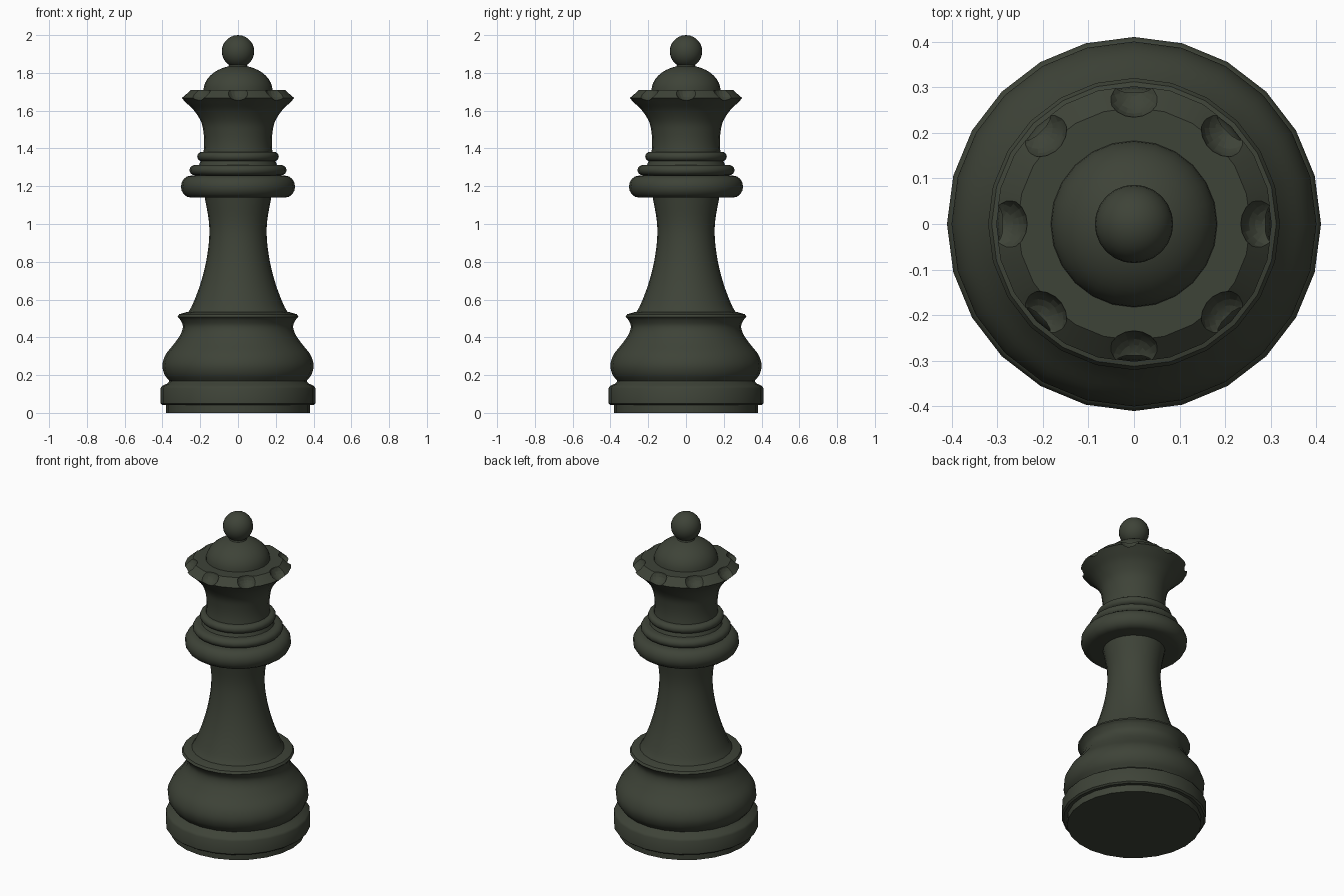
import bpy, bmesh, math
from mathutils import Vector

if "Cube" in bpy.data.objects:
    bpy.data.objects.remove(bpy.data.objects["Cube"])

SIDES = 24
mat = bpy.data.materials.new("dark olive green")
mat.diffuse_color = (0.048, 0.056, 0.039, 1)
mat.use_nodes = True
mat.node_tree.nodes["Principled BSDF"].inputs["Base Color"].default_value = mat.diffuse_color


def smooth(pts, n=4):
    """Catmull-Rom curve through profile points (radius, height)."""
    p = [Vector(q) for q in pts]
    p = [2 * p[0] - p[1]] + p + [2 * p[-1] - p[-2]]
    out = []
    for i in range(1, len(p) - 2):
        a, b, c, d = p[i - 1:i + 3]
        for k in range(n):
            t = k / n
            out.append(0.5 * (2 * b + (c - a) * t + (2 * a - 5 * b + 4 * c - d) * t * t
                              + (3 * b - a - 3 * c + d) * t ** 3))
    return [tuple(v) for v in out] + [tuple(pts[-1])]


def arc(r, z, rr, rz, a0, a1, n=8):
    """Elliptical arc in the profile plane, angles in degrees."""
    res = []
    for i in range(n + 1):
        a = math.radians(a0 + (a1 - a0) * i / n)
        res.append((max(r + rr * math.cos(a), 0), z + rz * math.sin(a)))
    return res


def lathe(name, prof, angle=35):
    """Closed turned solid from a bottom-to-top profile."""
    bm = bmesh.new()
    rings = []
    for r, z in [(0, prof[0][1])] + list(prof) + [(0, prof[-1][1])]:
        if r < 1e-4:
            rings.append([bm.verts.new((0, 0, z))])
        else:
            rings.append([bm.verts.new((r * math.cos(math.tau * i / SIDES),
                                        r * math.sin(math.tau * i / SIDES), z))
                          for i in range(SIDES)])
    for lo, hi in zip(rings, rings[1:]):
        if len(lo) == 1 and len(hi) == 1:
            continue
        for i in range(SIDES):
            j = (i + 1) % SIDES
            if len(lo) == 1:
                f = (lo[0], hi[j], hi[i])
            elif len(hi) == 1:
                f = (lo[i], lo[j], hi[0])
            else:
                f = (lo[i], lo[j], hi[j], hi[i])
            bm.faces.new(f)
    loose = [v for v in bm.verts if not v.link_faces]
    bmesh.ops.delete(bm, geom=loose, context='VERTS')
    bmesh.ops.recalc_face_normals(bm, faces=bm.faces[:])
    me = bpy.data.meshes.new(name)
    bm.to_mesh(me)
    bm.free()
    ob = bpy.data.objects.new(name, me)
    bpy.context.collection.objects.link(ob)
    me.materials.append(mat)
    shade(ob, angle)
    return ob


def shade(ob, angle=35):
    bpy.ops.object.select_all(action='DESELECT')
    ob.select_set(True)
    bpy.context.view_layer.objects.active = ob
    bpy.ops.object.shade_smooth_by_angle(angle=math.radians(angle))


# foot and plinth
lathe("foot", [(0.38, 0), (0.38, 0.045)])
lathe("plinth", [(0.40, 0.042), (0.41, 0.05), (0.41, 0.13), (0.402, 0.143),
                 (0.375, 0.155), (0.36, 0.172)])
# bulging base with its flared lip
lathe("base_bulge", smooth([(0.36, 0.165), (0.39, 0.205), (0.40, 0.255), (0.382, 0.31),
                            (0.335, 0.37), (0.302, 0.42), (0.292, 0.46), (0.305, 0.492),
                            (0.32, 0.508)]) + [(0.312, 0.522), (0.27, 0.534)])
# concave stem
lathe("stem", smooth([(0.265, 0.53), (0.24, 0.575), (0.20, 0.68), (0.169, 0.80),
                      (0.153, 0.92), (0.155, 1.02), (0.178, 1.15)]))
# stacked collar rings
for name, r, z, rr, rz in (("large_collar", 0.25, 1.198, 0.052, 0.058),
                           ("middle_collar", 0.225, 1.285, 0.032, 0.028),
                           ("small_collar", 0.19, 1.357, 0.026, 0.025)):
    lathe(name, arc(r, z, rr, rz, -90, 90))
lathe("collar_core", [(0.235, 1.24), (0.225, 1.27), (0.21, 1.305), (0.195, 1.34)])

# flared crown with a chamfered rim
crown = lathe("crown", smooth([(0.185, 1.36), (0.179, 1.42), (0.182, 1.48), (0.195, 1.54),
                               (0.232, 1.60), (0.275, 1.642), (0.303, 1.667)])
              + [(0.255, 1.71)])
# eight scooped notches around the rim
bm = bmesh.new()
for i in range(8):
    a = math.tau * i / 8
    s = bmesh.ops.create_uvsphere(bm, u_segments=20, v_segments=12, radius=0.064)
    bmesh.ops.translate(bm, verts=s["verts"],
                        vec=(0.297 * math.cos(a), 0.297 * math.sin(a), 1.717))
me = bpy.data.meshes.new("notch_cutter")
bm.to_mesh(me)
bm.free()
me.materials.append(mat)
cutter = bpy.data.objects.new("notch_cutter", me)
bpy.context.collection.objects.link(cutter)
cutter.hide_render = True
mod = crown.modifiers.new("notches", 'BOOLEAN')
mod.operation, mod.solver, mod.object = 'DIFFERENCE', 'EXACT', cutter
bpy.ops.object.select_all(action='DESELECT')
crown.select_set(True)
bpy.context.view_layer.objects.active = crown
bpy.ops.object.modifier_move_to_index(modifier="notches", index=0)
bpy.ops.object.modifier_apply(modifier="notches")
bpy.data.objects.remove(cutter)
shade(crown, 30)

# dome and finial ball
lathe("dome", arc(0, 1.705, 0.183, 0.135, 0, 90, 10))
lathe("finial_neck", [(0.055, 1.82), (0.045, 1.85)])
lathe("finial_ball", arc(0, 1.914, 0.086, 0.086, -90, 90, 14))
